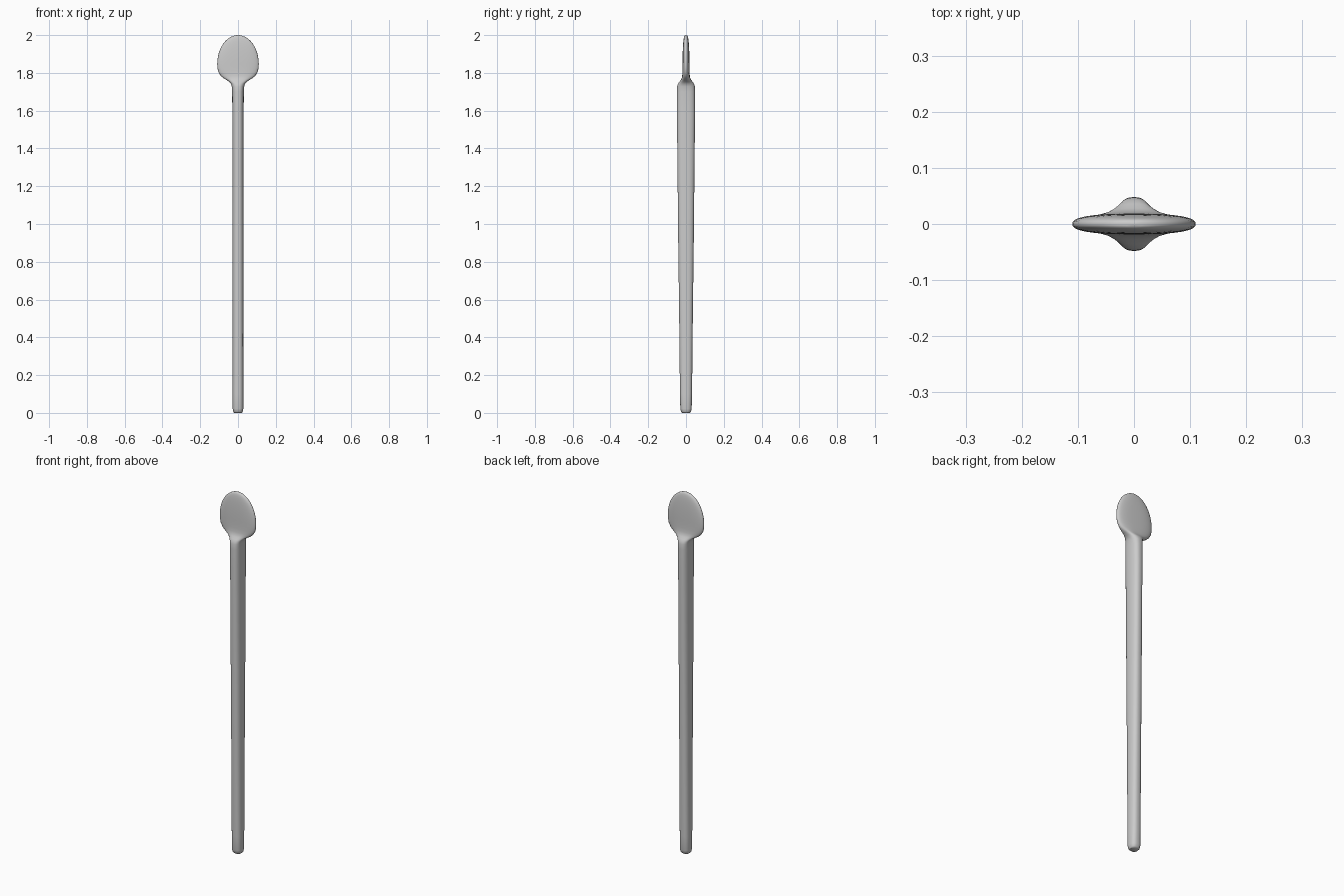
import bpy, bmesh, math

if "Cube" in bpy.data.objects:
    bpy.data.objects.remove(bpy.data.objects["Cube"])

# Profile stations: height, half width (x), half depth (y)
profile = [
    (0.000, 0.020, 0.020), (0.006, 0.025, 0.026), (0.022, 0.028, 0.030),
    (0.10, 0.028, 0.032), (0.50, 0.028, 0.036), (0.90, 0.029, 0.041),
    (1.30, 0.029, 0.045), (1.60, 0.030, 0.048), (1.70, 0.031, 0.048),
    (1.728, 0.033, 0.047), (1.742, 0.037, 0.043), (1.752, 0.046, 0.036),
    (1.762, 0.060, 0.028), (1.772, 0.077, 0.023), (1.785, 0.092, 0.020),
    (1.805, 0.104, 0.019), (1.827, 0.109, 0.0185),
]
# Rounded top of the paddle head
for i in range(12):
    a = math.radians(90 * i / 12)
    profile.append((1.847 + 0.153 * math.sin(a), 0.11 * math.cos(a),
                    0.0185 * math.cos(a) ** 0.6))

SIDES = 40


def spow(v, e):
    return math.copysign(abs(v) ** e, v)


def ring(bm, z, w, d):
    # Soft rounded-box cross-section
    e = 2 / 2.5
    verts = []
    for k in range(SIDES):
        a = 2 * math.pi * k / SIDES
        verts.append(bm.verts.new((w * spow(math.cos(a), e),
                                   d * spow(math.sin(a), e), z)))
    return verts


# Handle and paddle head as one continuous loft
bm = bmesh.new()
rings = [ring(bm, *p) for p in profile]
for lo, hi in zip(rings, rings[1:]):
    for k in range(SIDES):
        n = (k + 1) % SIDES
        bm.faces.new((lo[k], lo[n], hi[n], hi[k]))
bm.faces.new(rings[0][::-1])
tip = bm.verts.new((0, 0, 2.0))
for k in range(SIDES):
    bm.faces.new((rings[-1][k], rings[-1][(k + 1) % SIDES], tip))
bmesh.ops.recalc_face_normals(bm, faces=bm.faces)

mesh = bpy.data.meshes.new("paddle_stick")
bm.to_mesh(mesh)
bm.free()
obj = bpy.data.objects.new("paddle_stick", mesh)
bpy.context.collection.objects.link(obj)
bpy.context.view_layer.objects.active = obj
obj.select_set(True)
bpy.ops.object.shade_smooth_by_angle(angle=math.radians(50))
